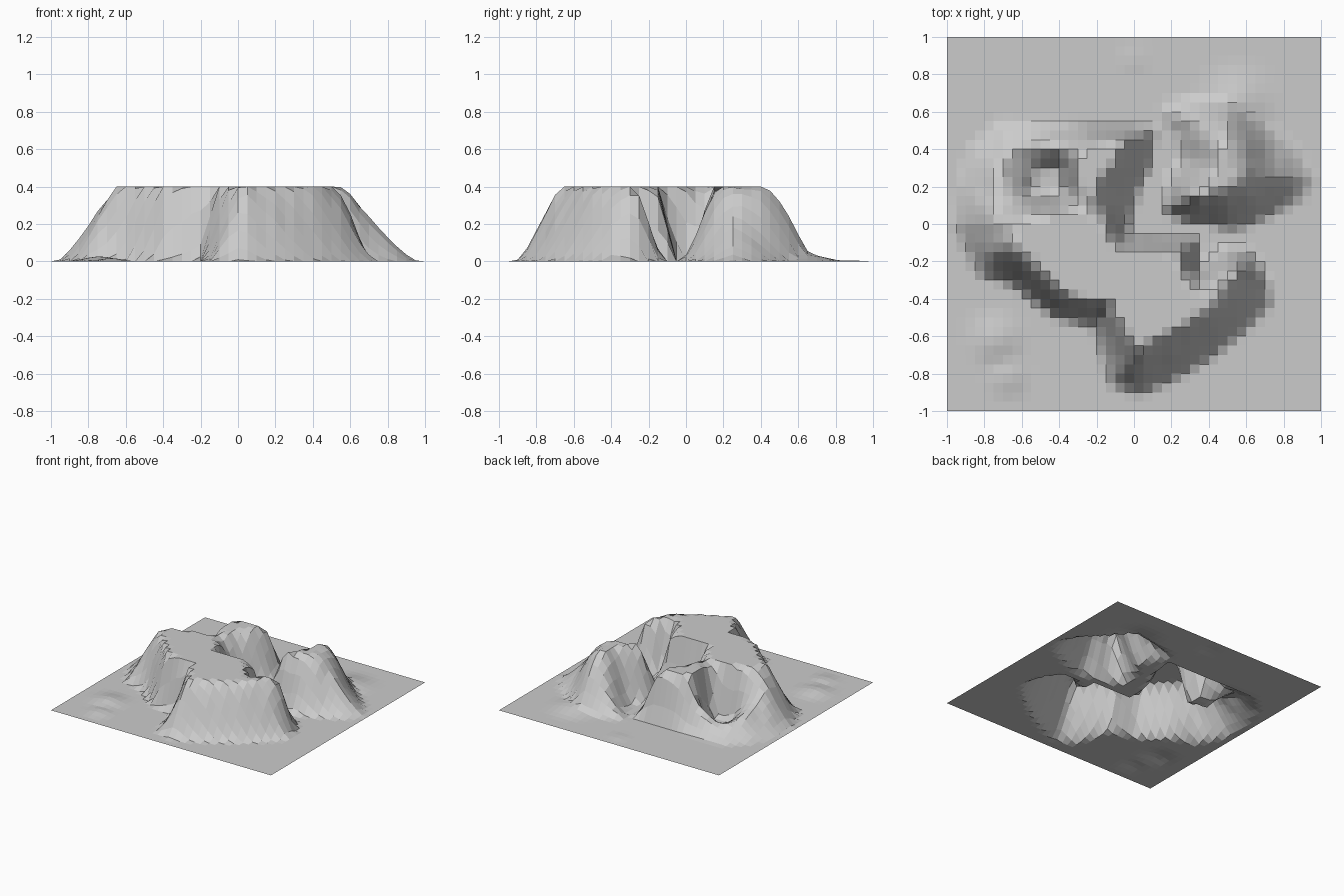
import bpy, bmesh
from math import exp
from mathutils import Vector, noise
from mathutils.geometry import intersect_point_line

if "Cube" in bpy.data.objects:
    bpy.data.objects.remove(bpy.data.objects["Cube"])

TOP = 0.4      # height of the flat mesa tops
CELLS = 40     # grid cells per side


def poly(*c):
    return [Vector((c[i], c[i + 1])) for i in range(0, len(c), 2)]


def inside(p, pts):
    hit = False
    for a, b in zip(pts, pts[1:] + pts[:1]):
        if (a.y > p.y) != (b.y > p.y):
            if p.x < a.x + (p.y - a.y) * (b.x - a.x) / (b.y - a.y):
                hit = not hit
    return hit


def edge_distance(p, pts):
    best = 9.0
    for a, b in zip(pts, pts[1:] + pts[:1]):
        q, t = intersect_point_line(p, a, b)
        q = a if t < 0 else b if t > 1 else q
        best = min(best, (p - Vector((q[0], q[1]))).length)
    return best


# Main mesa: foot outline, flat rim outline and a pit in its north-west part
main_foot = poly(-.14, -.86, .02, -.92, .2, -.84, .42, -.71, .59, -.57, .74, -.42,
                 .71, -.27, .62, -.14, .5, -.1, .43, -.16, .37, -.22, .33, -.06,
                 .0, -.05, -.04, .0, .01, .12, .03, .22, .09, .32, .12, .54,
                 -.72, .56, -.88, .42, -.95, .2, -.97, -.02, -.83, -.28,
                 -.64, -.33, -.5, -.44, -.4, -.51, -.22, -.53)
main_rim = poly(-.64, -.11, -.58, -.17, -.48, -.26, -.38, -.36, -.24, -.4, -.12, -.42,
                -.06, -.55, .02, -.66, .15, -.6, .3, -.51, .45, -.41, .53, -.27,
                .47, -.28, .37, -.37, .26, -.28, .23, -.15, -.1, -.15, -.16, .0,
                -.24, .08, -.19, .22, -.11, .32, -.06, .43, -.22, .42,
                -.3, .34, -.29, .08, -.4, .06, -.55, .04, -.64, -.03)
pit = poly(-.55, .18, -.41, .15, -.37, .2, -.4, .3, -.52, .29)

# Side hill to the right of the valley
hill_foot = poly(.15, .06, .25, .03, .4, .0, .52, -.04, .72, .04, .9, .13, .97, .26,
                 .86, .42, .71, .55, .52, .7, .3, .68, .16, .65, .14, .58,
                 .22, .48, .25, .36, .18, .24)
hill_rim = poly(.33, .14, .42, .16, .55, .22, .53, .36, .5, .45, .46, .4, .42, .26)


def mesa_height(p, foot, rim, pit=None):
    """Slope between a foot outline at ground level and a rim outline at TOP."""
    if inside(p, rim):
        return TOP
    if not inside(p, foot) or (pit and inside(p, pit)):
        return 0.0
    low = edge_distance(p, foot)
    if pit:
        low = min(low, edge_distance(p, pit))
    t = low / (low + edge_distance(p, rim) + 1e-6)
    ease = t * t * (3 - 2 * t)
    rough = noise.noise(Vector((p.x * 9, p.y * 9, 3.1))) * 0.05 * t
    return min(TOP, max(0.0, TOP * (0.4 * t + 0.6 * ease) + rough))


def mound(p, x, y, r, h):
    return h * exp(-((p.x - x) ** 2 + (p.y - y) ** 2) / (r * r))


# Terrain sheet
bm = bmesh.new()
bmesh.ops.create_grid(bm, x_segments=CELLS, y_segments=CELLS, size=1)
for v in bm.verts:
    p = Vector((v.co.x, v.co.y))
    z = max(mesa_height(p, main_foot, main_rim, pit), mesa_height(p, hill_foot, hill_rim))
    # faint swells on the surrounding plain
    if max(abs(p.x), abs(p.y)) < 0.99:
        z = max(z, mound(p, -.74, -.62, .11, .03) - .002,
                mound(p, -.68, -.82, .09, .02) - .002,
                mound(p, .55, .64, .14, .04) - .002,
                mound(p, 0, .88, .08, .008) - .002)
    v.co.z = z
mesh = bpy.data.meshes.new("terrain")
bm.to_mesh(mesh)
bm.free()
terrain = bpy.data.objects.new("terrain", mesh)
bpy.context.collection.objects.link(terrain)
